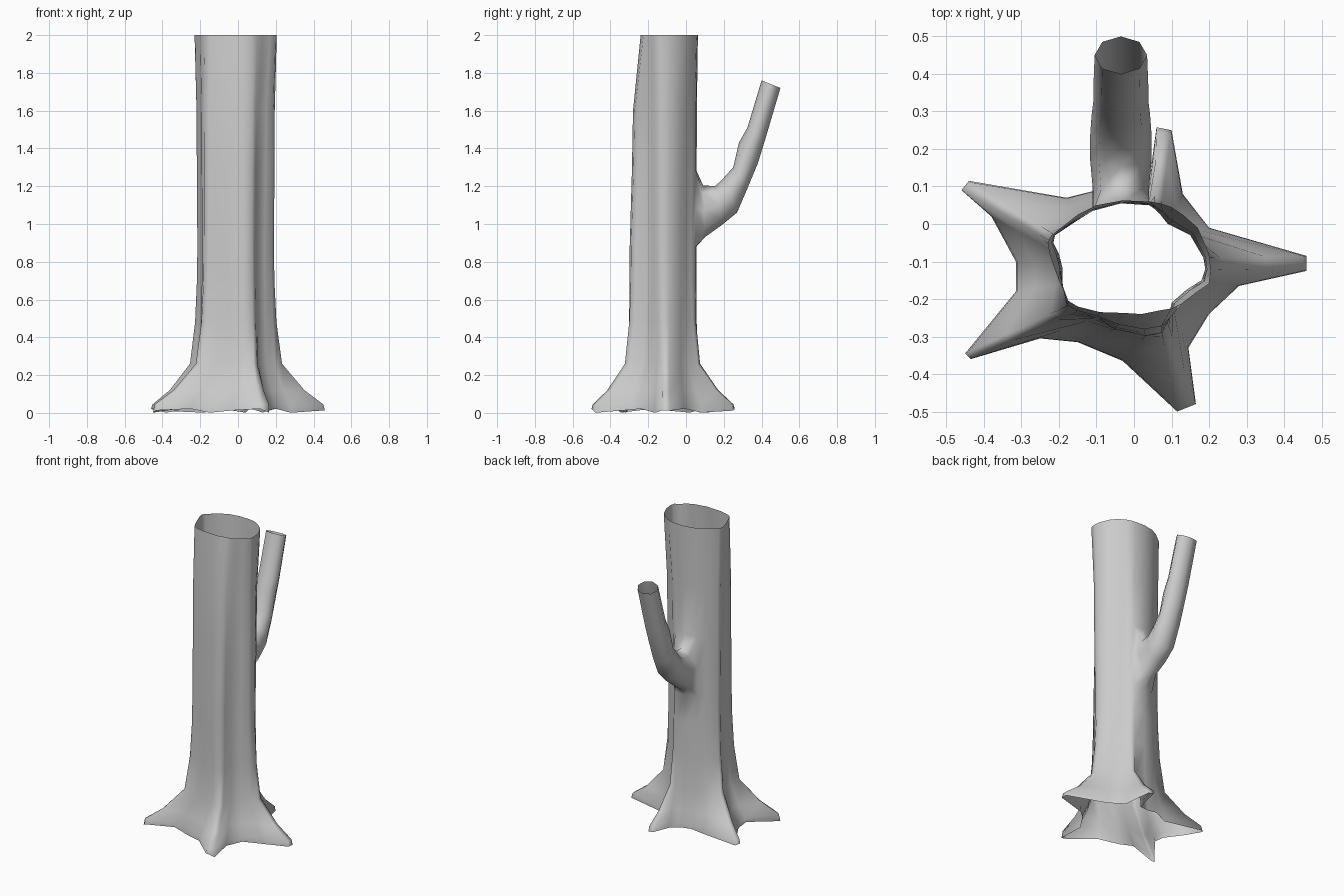
import bpy, bmesh, math
from mathutils import Vector

# Matching outlines, counter-clockwise from the right-hand root
base = [(.46, -.085), (.2, -.01), (.13, .08), (.10, .25), (.06, .258), (.04, .11), (-.03, .09),
        (-.10, .09), (-.18, .07), (-.44, .115), (-.46, .09), (-.38, .02), (-.315, -.10),
        (-.315, -.18), (-.45, -.345), (-.435, -.36), (-.25, -.305), (-.15, -.315), (-.03, -.365),
        (.115, -.5), (.165, -.48), (.145, -.33), (.20, -.24), (.28, -.165), (.46, -.125)]
mid = [(.185, -.09), (.15, -.03), (.09, 0), (.07, .025), (.055, .04), (.04, .05), (-.035, .055),
       (-.11, .035), (-.15, .01), (-.21, -.03), (-.215, -.05), (-.20, -.08), (-.19, -.12),
       (-.19, -.16), (-.18, -.22), (-.155, -.235), (-.10, -.25), (-.05, -.28), (.03, -.298),
       (.075, -.29), (.09, -.265), (.10, -.21), (.14, -.175), (.18, -.15), (.19, -.12)]
top = [(.20, -.08), (.17, -.01), (.13, .025), (.10, .045), (.07, .055), (.04, .06), (-.03, .063),
       (-.10, .05), (-.15, .025), (-.22, -.03), (-.23, -.05), (-.225, -.08), (-.215, -.11),
       (-.20, -.15), (-.175, -.205), (-.15, -.22), (-.09, -.235), (-.03, -.237), (.02, -.24),
       (.07, -.23), (.10, -.225), (.13, -.21), (.17, -.18), (.20, -.16), (.205, -.125)]
# height, share of base outline, share of top outline
levels = [(0, 1, 0), (.045, .97, 0), (.12, .6, 0), (.26, .16, 0), (.48, .05, 0), (.7, .01, 0),
          (.88, 0, 0), (1.08, 0, .1), (1.28, 0, .2), (1.6, 0, .3), (2, 0, 1)]

bm = bmesh.new()
n = len(base)

# Trunk with flared roots, open at both ends
rings = []
for z, fb, ft in levels:
    ring = []
    for k in range(n):
        b, m, t = Vector(base[k]), Vector(mid[k]), Vector(top[k])
        p = b * fb + t * ft + m * (1 - fb - ft)
        h = .012 + .012 * math.sin(k * 2.1) if z == 0 else z
        ring.append(bm.verts.new((p.x, p.y, h)))
    rings.append(ring)
L, C = 7, 6          # level and column at the middle of the branch opening
for l in range(len(rings) - 1):
    for k in range(n):
        if l in (L - 1, L) and k in (C - 1, C):
            continue
        j = (k + 1) % n
        bm.faces.new((rings[l][k], rings[l][j], rings[l + 1][j], rings[l + 1][k]))

# Branch growing out of the opening: underside (y, z), upper side (y, z), half width
stations = [((.10, .93), (.09, 1.205), .075), ((.19, .995), (.155, 1.2), .082),
            ((.27, 1.06), (.20, 1.245), .082), ((.33, 1.2), (.25, 1.3), .078),
            ((.38, 1.32), (.28, 1.43), .073), ((.42, 1.45), (.325, 1.51), .073),
            ((.5, 1.72), (.40, 1.76), .07)]
prev = [rings[L + dl][C + dc] for dc, dl in
        ((-1, 0), (-1, 1), (0, 1), (1, 1), (1, 0), (1, -1), (0, -1), (-1, -1))]
for lo, hi, w in stations:
    lo, hi = Vector((-.035, *lo)), Vector((-.035, *hi))
    ring = []
    for i in range(8):
        a = i * math.pi / 4
        p = (lo + hi) / 2 + (hi - lo) / 2 * math.sin(a) + Vector((w * math.cos(a), 0, 0))
        ring.append(bm.verts.new(p))
    for i in range(8):
        j = (i + 1) % 8
        bm.faces.new((prev[j], prev[i], ring[i], ring[j]))
    prev = ring

bmesh.ops.recalc_face_normals(bm, faces=bm.faces)
for f in bm.faces:
    f.smooth = True
mesh = bpy.data.meshes.new("tree_trunk")
bm.to_mesh(mesh)
bm.free()
bpy.context.collection.objects.link(bpy.data.objects.new("tree_trunk", mesh))
